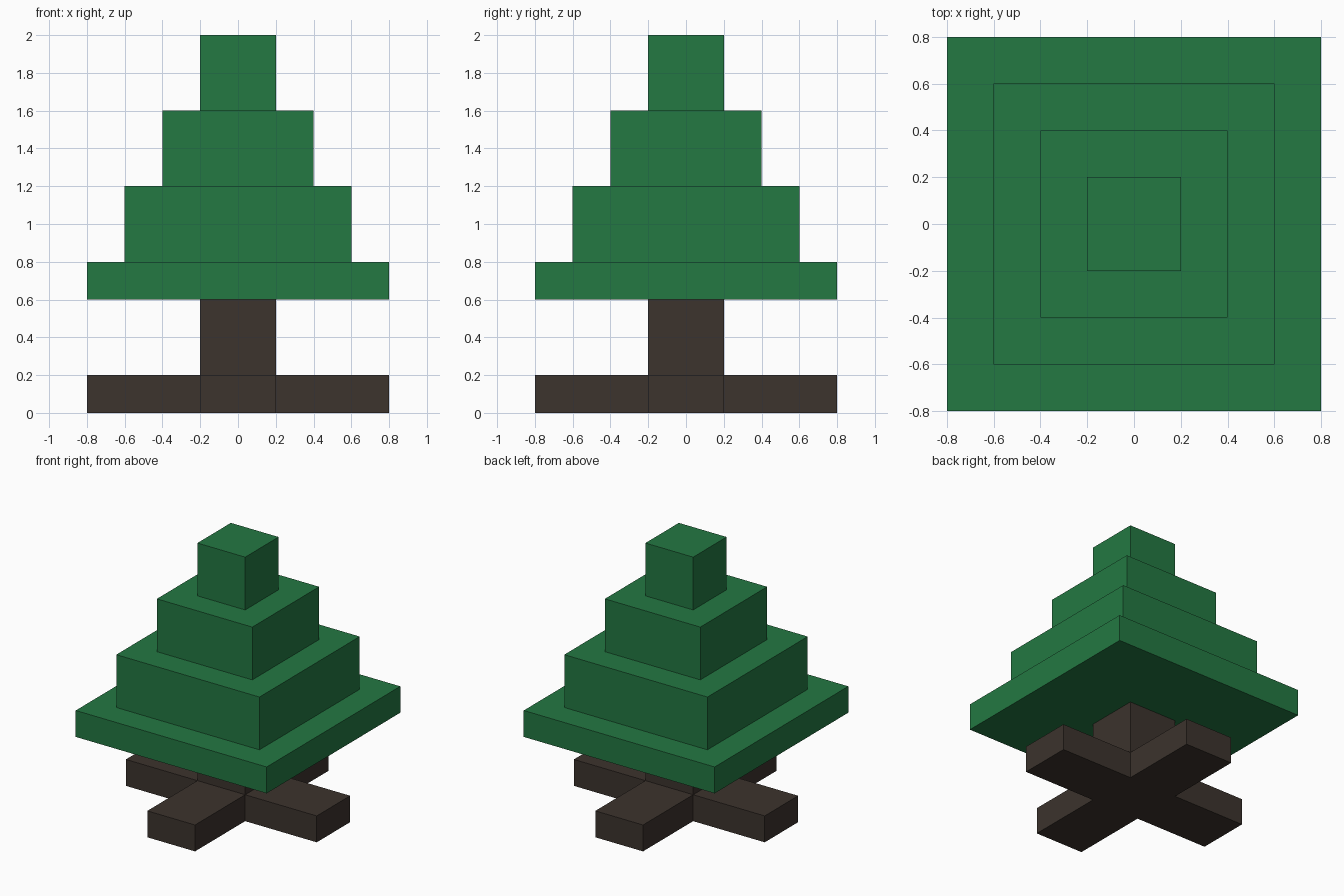
import bpy
import bmesh

cube = bpy.data.objects.get("Cube")
if cube:
    bpy.data.objects.remove(cube, do_unlink=True)


def make_material(name, rgb):
    mat = bpy.data.materials.new(name)
    mat.use_nodes = True
    colour = (*rgb, 1.0)
    mat.diffuse_color = colour
    mat.node_tree.nodes["Principled BSDF"].inputs["Base Color"].default_value = colour
    return mat


def make_prism(name, outline, z0, z1, mat):
    """Extrude a flat outline from z0 up to z1."""
    bm = bmesh.new()
    base = bm.faces.new([bm.verts.new((x, y, z0)) for x, y in outline])
    top = bmesh.ops.extrude_face_region(bm, geom=[base], use_keep_orig=True)
    verts = [v for v in top["geom"] if isinstance(v, bmesh.types.BMVert)]
    bmesh.ops.translate(bm, verts=verts, vec=(0, 0, z1 - z0))
    bmesh.ops.recalc_face_normals(bm, faces=bm.faces)
    mesh = bpy.data.meshes.new(name)
    bm.to_mesh(mesh)
    bm.free()
    mesh.materials.append(mat)
    obj = bpy.data.objects.new(name, mesh)
    bpy.context.collection.objects.link(obj)
    return obj


def square(h):
    return [(-h, -h), (h, -h), (h, h), (-h, h)]


green = make_material("needle green", (0.0168, 0.188, 0.0545))
brown = make_material("bark brown", (0.0452, 0.0331, 0.0262))

# Cross-shaped stand: one arm end with its inner corner, turned four times
cross = []
arm = [(0.2, -0.2), (0.8, -0.2), (0.8, 0.2)]
for _ in range(4):
    cross += arm
    arm = [(-y, x) for x, y in arm]
make_prism("cross_stand", cross, 0.0, 0.2, brown)

# Trunk
make_prism("trunk", square(0.2), 0.2, 0.6, brown)

# Stepped foliage, widest tier first
tiers = [("foliage_bottom", 0.8, 0.6, 0.8),
         ("foliage_lower", 0.6, 0.8, 1.2),
         ("foliage_upper", 0.4, 1.2, 1.6),
         ("foliage_top", 0.2, 1.6, 2.0)]
for name, half, z0, z1 in tiers:
    make_prism(name, square(half), z0, z1, green)
